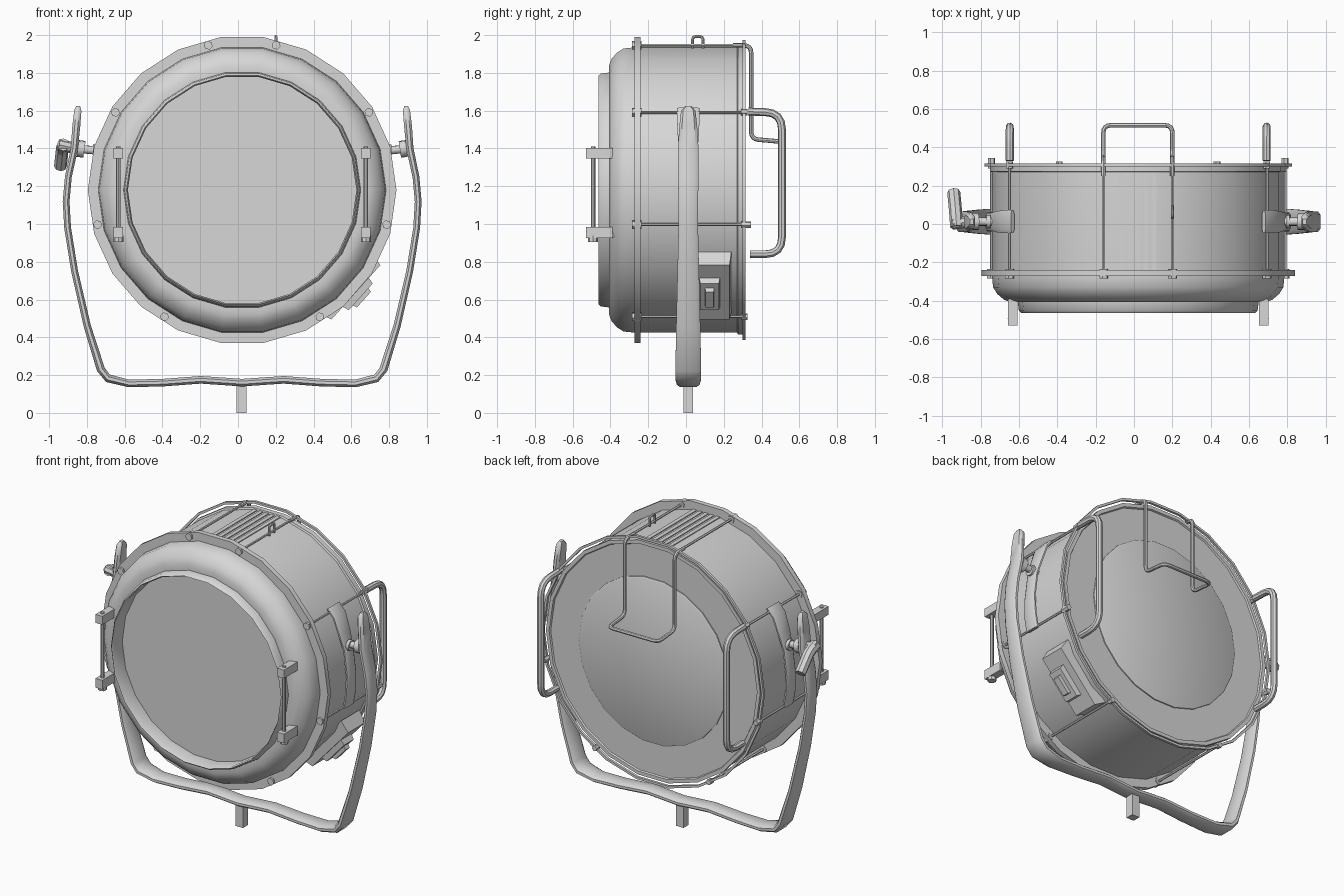
import bpy, bmesh, math
from mathutils import Vector, Matrix

cube = bpy.data.objects.get("Cube")
if cube:
    bpy.data.objects.remove(cube, do_unlink=True)

CX, CZ, SEG = 0.022, 1.18, 22   # drum axis and number of sides
YY = 0.012                      # depth of the pivot line

grey = bpy.data.materials.new("light_grey")
grey.use_nodes = True
grey.diffuse_color = (0.68, 0.68, 0.68, 1)
grey.node_tree.nodes["Principled BSDF"].inputs["Base Color"].default_value = (0.68, 0.68, 0.68, 1)


def finish(name, bm, smooth=True):
    bmesh.ops.recalc_face_normals(bm, faces=bm.faces)
    mesh = bpy.data.meshes.new(name)
    bm.to_mesh(mesh)
    bm.free()
    mesh.materials.append(grey)
    ob = bpy.data.objects.new(name, mesh)
    bpy.context.collection.objects.link(ob)
    if smooth:
        bpy.ops.object.select_all(action='DESELECT')
        ob.select_set(True)
        bpy.context.view_layer.objects.active = ob
        bpy.ops.object.shade_smooth_by_angle(angle=math.radians(38))
    return ob


def skin(bm, rings, closed=False):
    """Join successive rings of points with quads and cap open ends."""
    rings = [[bm.verts.new(p) for p in r] for r in rings]
    n = len(rings[0])
    for a, b in zip(rings, rings[1:] + rings[:1] if closed else rings[1:]):
        for i in range(n):
            j = (i + 1) % n
            bm.faces.new((a[i], a[j], b[j], b[i]))
    if not closed:
        bm.faces.new(rings[0])
        bm.faces.new(rings[-1])


def lathe(name, profile, closed=False):
    """Revolve (radius, y) points about the drum axis."""
    bm = bmesh.new()
    angles = [math.tau * (i + 0.5) / SEG + math.pi / 2 for i in range(SEG)]
    skin(bm, [[(CX + r * math.cos(a), y, CZ + r * math.sin(a)) for a in angles]
              for r, y in profile], closed)
    return finish(name, bm)


def tube(name, points, radius, sides=8, corner=0.0):
    """Round bar along a path, with optional rounded corners."""
    pts = [Vector(p) for p in points]
    path = [pts[0]]
    for a, b, c in zip(pts, pts[1:], pts[2:]):
        p, q = b + (a - b).normalized() * corner, b + (c - b).normalized() * corner
        path += [p.lerp(b, t / 4).lerp(b.lerp(q, t / 4), t / 4) for t in range(5)]
    path.append(pts[-1])
    bm = bmesh.new()
    rings, side = [], None
    for i, p in enumerate(path):
        t = (path[min(i + 1, len(path) - 1)] - path[max(i - 1, 0)]).normalized()
        side = (side - t * side.dot(t)).normalized() if side else t.orthogonal().normalized()
        up = t.cross(side)
        rings.append([p + radius * (side * math.cos(k * math.tau / sides) + up * math.sin(k * math.tau / sides))
                      for k in range(sides)])
    skin(bm, rings)
    return finish(name, bm, sides > 6)


def strap(name, stations):
    """Rounded flat bar in the xz plane; stations are x, z, half width, half thickness."""
    bm = bmesh.new()
    rings = []
    for i, (x, z, w, t) in enumerate(stations):
        a, b = stations[max(i - 1, 0)], stations[min(i + 1, len(stations) - 1)]
        d = Vector((b[0] - a[0], 0, b[1] - a[1])).normalized()
        n = Vector((-d.z, 0, d.x))
        rings.append([Vector((x, YY + w * u, z)) + n * t * v for u, v in
                      ((1, .4), (.7, 1), (-.7, 1), (-1, .4), (-1, -.4), (-.7, -1), (.7, -1), (1, -.4))])
    skin(bm, rings)
    return finish(name, bm)


def block(name, centre, size, taper=1.0, turn=0.0):
    """Box whose +x end can be tapered, turned about the y axis."""
    bm = bmesh.new()
    bmesh.ops.create_cube(bm, size=1)
    for v in bm.verts:
        k = taper if v.co.x > 0 else 1
        v.co = Vector((v.co.x * size[0], v.co.y * size[1] * k, v.co.z * size[2] * k))
    bm.transform(Matrix.Translation(centre) @ Matrix.Rotation(turn, 4, 'Y'))
    return finish(name, bm, False)


def polar(angle, radius, y):
    a = math.radians(angle)
    return Vector((CX + radius * math.cos(a), y, CZ + radius * math.sin(a)))


# Drum: rounded front lip, recessed lens, rear rim and round back cover
lathe("drum_body", [(0.605, -0.36), (0.605, -0.45), (0.612, -0.463), (0.623, -0.45), (0.628, -0.408),
                    (0.665, -0.408), (0.70, -0.395), (0.735, -0.365), (0.757, -0.33), (0.762, -0.28),
                    (0.762, 0.27), (0.773, 0.275), (0.773, 0.308), (0.75, 0.308), (0.745, 0.298)])
lathe("back_cover", [(0.54, 0.29), (0.54, 0.305), (0.53, 0.31)])
lathe("front_flange", [(0.75, -0.272), (0.817, -0.272), (0.817, -0.24), (0.75, -0.24)], True)
lathe("rear_guard_ring", [(0.787, 0.3), (0.802, 0.3), (0.802, 0.316), (0.787, 0.316)], True)

# Tie rods with bolt heads at both ends
for side in (-1, 1):
    for k, angle in enumerate((13.2, 58.5, 103.5, 148.5)):
        a = 90 + side * angle
        r = 0.787
        tube("tie_rod", [polar(a, r, -0.26), polar(a, r, 0.32)], 0.008, 6)
        tube("front_bolt", [polar(a, r, -0.285), polar(a, r, -0.235)], 0.024, 6)
        if k:
            tube("rear_nut", [polar(a, r, 0.29), polar(a, r, 0.345 if k == 2 else 0.325)], 0.018, 6)

# Cooling ribs and hanging eye on top
for i in range(5):
    block("cooling_rib", (-0.064 + 0.042 * i, 0.015, CZ + 0.754), (0.026, 0.51, 0.012))
tube("hanging_eye", [(0.2, 0.035, 1.93), (0.2, 0.035, 1.992), (0.2, 0.09, 1.992), (0.2, 0.09, 1.93)],
     0.008, 8, 0.018)

# Rear wire handle
tube("rear_handle", [(-0.16, 0.25, 1.945), (-0.16, 0.345, 1.945), (-0.16, 0.345, 1.45), (-0.16, 0.515, 1.435),
                     (0.2, 0.515, 1.435), (0.2, 0.345, 1.45), (0.2, 0.345, 1.945), (0.2, 0.25, 1.945)],
     0.012, 8, 0.04)

# Parts repeated on both sides
for s, label in ((-1, "right"), (1, "left")):
    hx = CX + s * 0.67
    tube(label + "_grab_handle", [(hx, 0.33, 1.595), (hx, 0.508, 1.59), (hx, 0.508, 0.84), (hx, 0.34, 0.84)],
         0.021, 8, 0.09)

    # Pivot pad spanning two tie rods
    strap(label + "_pivot_pad", [(CX + s * x, z, w, 0.012) for x, z, w in
          ((0.655, 1.61, 0.06), (0.70, 1.56, 0.06), (0.735, 1.46, 0.055), (0.765, 1.36, 0.045),
           (0.785, 1.2, 0.045), (0.782, 1.08, 0.05), (0.765, 0.99, 0.05))])
    tube(label + "_pivot", [(CX + s * 0.73, YY, 1.385), (CX + s * 0.89, YY, 1.4)], 0.022, 10)
    tube(label + "_pivot_collar", [(CX + s * 0.835, YY, 1.395), (CX + s * 0.87, YY, 1.4)], 0.045, 10)
    tube(label + "_pivot_nut", [(CX + s * 0.77, YY, 1.385), (CX + s * 0.79, YY, 1.385)], 0.035, 10)

    # Accessory clips and rod on the front lip
    fx = CX + s * 0.655
    for z, h in ((1.375, 0.055), (0.955, 0.06)):
        block(label + "_front_clip", (fx, -0.46, z), (0.05, 0.14, h))
        block(label + "_clip_tab", (fx - s * 0.005, -0.39, z), (0.036, 0.07, h * 0.8))
    tube(label + "_clip_rod", [(fx, -0.492, 0.91), (fx, -0.492, 1.41)], 0.012, 8)
    tube(label + "_rod_foot", [(fx, -0.492, 0.905), (fx, -0.492, 0.94)], 0.026, 8)

# Yoke: half profile mirrored about the middle
half = [(0.868, 1.625, 0.015, 0.01), (0.87, 1.6, 0.038, 0.019), (0.878, 1.52, 0.047, 0.021),
        (0.888, 1.4, 0.054, 0.019), (0.92, 1.25, 0.054, 0.018), (0.932, 1.12, 0.052, 0.018),
        (0.924, 0.98, 0.052, 0.018), (0.887, 0.75, 0.057, 0.018), (0.82, 0.46, 0.064, 0.019),
        (0.748, 0.23, 0.068, 0.022), (0.71, 0.183, 0.068, 0.022), (0.6, 0.156, 0.06, 0.02),
        (0.42, 0.16, 0.055, 0.02), (0.22, 0.175, 0.052, 0.02), (0.1, 0.167, 0.052, 0.02)]
strap("yoke", [(CX - x, z, w, t) for x, z, w, t in half] + [(CX, 0.16, 0.052, 0.02)]
      + [(CX + x, z, w, t) for x, z, w, t in reversed(half)])
block("mounting_spigot", (0.018, YY, 0.075), (0.054, 0.052, 0.15))

# Tilt lock lever on the right-hand pivot
tube("lock_hub", [(-0.86, YY, 1.4), (-0.95, 0.0, 1.42)], 0.03, 8)
tube("lock_lever", [(-0.925, -0.015, 1.42), (-0.93, 0.06, 1.4), (-0.94, 0.165, 1.305)], 0.034, 8, 0.03)

# Power switch housing, bezel and rocker on the lower left
SA, SY = -42, 0.145
turn = math.radians(-SA)
block("switch_housing", polar(SA, 0.77, SY), (0.08, 0.19, 0.43), 0.9, turn)
block("switch_bezel", polar(SA, 0.825, SY - 0.02), (0.04, 0.11, 0.21), 0.9, turn)
block("switch_rocker", polar(SA, 0.85, SY - 0.02), (0.035, 0.05, 0.13), 0.85, turn)
